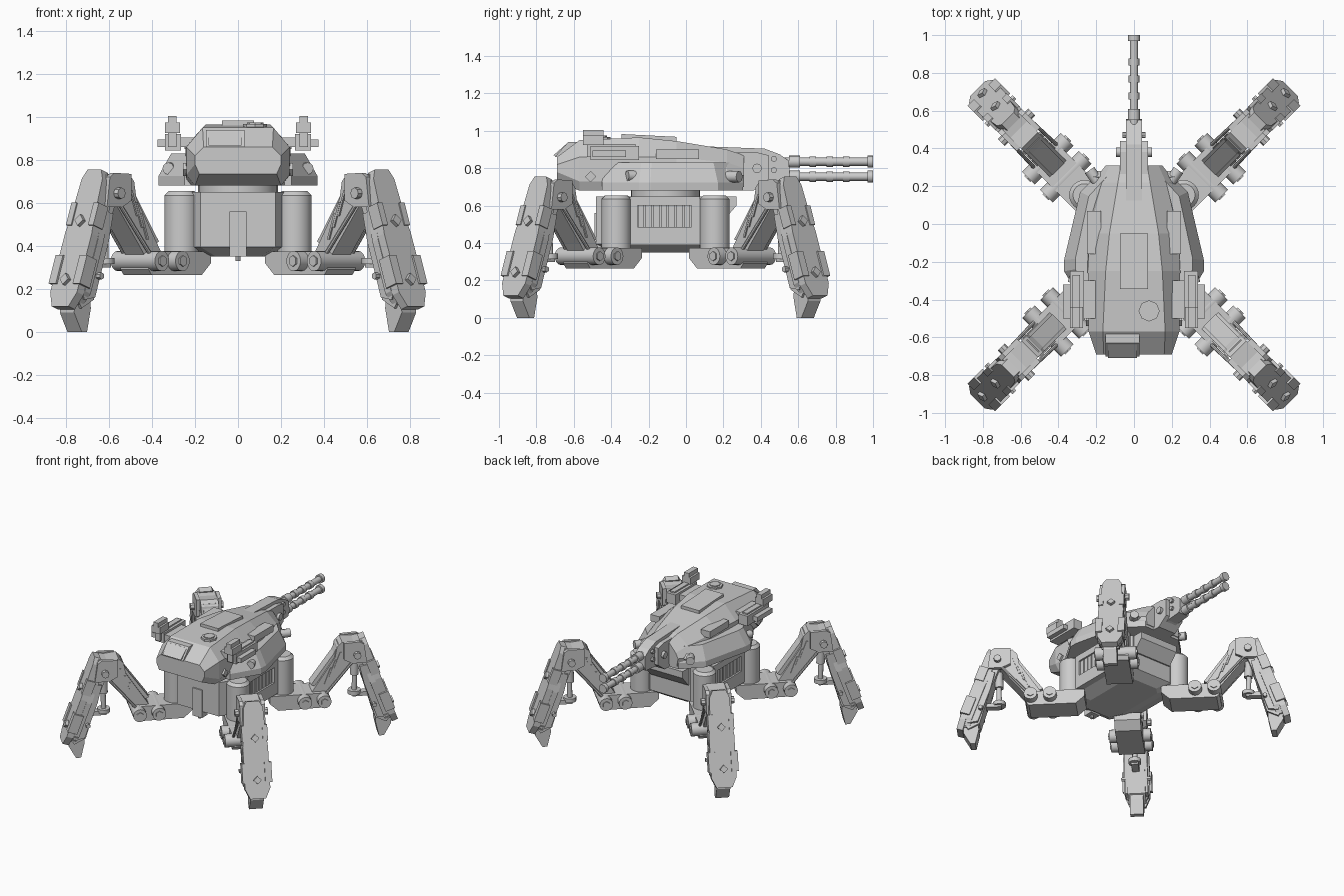
import bpy, bmesh, math
from mathutils import Matrix, Vector

if "Cube" in bpy.data.objects:
    bpy.data.objects.remove(bpy.data.objects["Cube"])

I = Matrix.Identity(4)


def finish(name, bm, M=I, smooth=False):
    bmesh.ops.transform(bm, matrix=M, verts=bm.verts)
    bmesh.ops.recalc_face_normals(bm, faces=bm.faces)
    me = bpy.data.meshes.new(name)
    bm.to_mesh(me)
    bm.free()
    if smooth:
        me.shade_smooth()
        me.set_sharp_from_angle(angle=math.radians(35))
    ob = bpy.data.objects.new(name, me)
    bpy.context.collection.objects.link(ob)
    return ob


def loft(name, rings, M=I):
    """Skin a list of equal-length closed rings and cap both ends."""
    bm = bmesh.new()
    vs = [[bm.verts.new(p) for p in r] for r in rings]
    n = len(rings[0])
    for a, b in zip(vs, vs[1:]):
        for i in range(n):
            bm.faces.new((a[i], a[(i + 1) % n], b[(i + 1) % n], b[i]))
    bm.faces.new(vs[0])
    bm.faces.new(vs[-1])
    return finish(name, bm, M)


def prism(name, pts, t0, t1, M=I):
    """Profile in local x,z extruded along local y."""
    return loft(name, [[(x, t, z) for x, z in pts] for t in (t0, t1)], M)


def box(name, lo, hi, M=I):
    return prism(name, [(lo[0], lo[2]), (hi[0], lo[2]), (hi[0], hi[2]), (lo[0], hi[2])], lo[1], hi[1], M)


def cyl(name, p, q, r, n=16, M=I, r2=None):
    p, q = Vector(p), Vector(q)
    d = q - p
    bm = bmesh.new()
    bmesh.ops.create_cone(bm, cap_ends=True, segments=n, radius1=r, radius2=r if r2 is None else r2, depth=d.length)
    R = Matrix.Translation((p + q) / 2) @ d.to_track_quat('Z', 'Y').to_matrix().to_4x4()
    return finish(name, bm, M @ R, n > 8)


def sym(half):
    """Mirror a half outline across x = 0 into a closed loop."""
    return half + [(-x, *r) for x, *r in reversed(half)]


# ---- legs: local x runs outward, y across, z up
def leg(k):
    M = Matrix.Translation((0, -.11, 0)) @ Matrix.Rotation(math.radians(45 + 90 * k), 4, 'Z')
    # hip
    cyl("hip_column", (.372, 0, .375), (.372, 0, .635), .08, 24, M)
    cyl("hip_column_cap", (.372, 0, .635), (.372, 0, .655), .08, 24, M, .06)
    prism("hip_block", [(.33, .265), (.66, .265), (.68, .29), (.68, .35), (.66, .375), (.27, .375), (.27, .32)], -.092, .092, M)
    for r in (.51, .645):
        cyl("hip_axle", (r, -.145, .33), (r, .145, .33), .047, 16, M)
        cyl("hip_axle_bolt", (r, -.153, .33), (r, .153, .33), .026, 6, M)
    # thigh
    prism("thigh", [(.56, .36), (.68, .36), (.71, .40), (.87, .60), (.90, .66), (.88, .725), (.78, .735), (.745, .70), (.73, .62)], -.062, .062, M)
    prism("thigh_top_plate", [(.565, .42), (.59, .41), (.755, .63), (.775, .71), (.755, .715), (.725, .645)], -.045, .045, M)
    for i in range(3):
        x, z = .655 + i * .033, .43 + i * .055
        prism("thigh_rib", [(x, z), (x + .012, z), (x + .055, z + .12), (x + .043, z + .12)], -.07, .07, M)
    # knee
    cyl("knee_axle", (.88, -.115, .645), (.88, .115, .645), .026, 8, M)
    for s in (-1, 1):
        prism("knee_bracket", [(.79, .61), (.85, .58), (.95, .58), (.93, .72), (.90, .74), (.79, .735)], s * .062, s * .088, M)
        prism("shin_side_plate", [(.95, .56), (1.01, .53), (1.11, .2), (1.09, .15), (1.02, .16), (.93, .42), (.90, .55)], s * .06, s * .08, M)
        cyl("shin_side_bolt", (1.0, s * .075, .26), (1.0, s * .105, .26), .016, 6, M)
        cyl("thigh_rod", (.66, s * .085, .36), (.86, s * .078, .60), .010, 8, M)
    # ankle piston
    cyl("piston_rod", (.875, 0, .33), (.88, 0, .56), .018, 12, M)
    cyl("piston_sleeve", (.875, 0, .46), (.88, 0, .58), .03, 12, M)
    cyl("piston_pad", (.875, 0, .315), (.875, 0, .345), .045, 12, M)
    box("piston_link", (.86, -.025, .30), (1.02, .025, .33), M)
    # shin and foot
    prism("shin", [(.92, .735), (.85, .725), (.86, .62), (.92, .46), (1.01, .15), (1.09, .11), (1.12, .16)], -.062, .062, M)
    prism("foot", [(1.02, .16), (1.12, .14), (1.125, .09), (1.075, 0), (1.04, 0), (1.015, .11)], -.047, .047, M)
    # outer armour: local frame sloping down the shin (x across, y along, z outward)
    up = Vector((-.335, 0, .942))
    out = Vector((.942, 0, .335))
    F = Matrix.Identity(4)
    for c, v in enumerate((Vector((0, 1, 0)), up, out, Vector((1.03, 0, .515)))):
        for i in range(3):
            F[i][c] = v[i]
    F = M @ F
    half = [(.045, .255), (.068, .21), (.078, .02), (.088, -.06), (.088, -.35), (.055, -.42)]
    o = sym(half)
    loft("shin_armour", [[(x, y, z) for x, y in o] for z in (-.045, 0)], F)
    loft("shin_armour_back", [[(x * 1.03, y * .88 - .02, z) for x, y in o] for z in (-.085, -.045)], F)
    for s in (-1, 1):
        box("armour_pad", (min(s * .055, s * .103), -.31, -.06), (max(s * .055, s * .103), -.17, .01), F)
        box("armour_clip", (min(s * .055, s * .09), -.02, -.06), (max(s * .055, s * .09), .09, .006), F)
    for y in (0, -.29):
        cyl("armour_bolt", (0, y, -.01), (0, y, .02), .028, 4, F)


for k in range(4):
    leg(k)

# ---- hull
H = [(.17, .30), (.25, .24), (.25, -.24), (.175, -.37)]


def hull_ring(k, z, kx=1):
    return [(x * k * kx, y * k - .11, z) for x, y in sym(H)]


loft("hull", [hull_ring(.78, .35, .75), hull_ring(1, .395), hull_ring(1, .43), hull_ring(1, .65)])
box("front_hull_plate", (-.04, -.49, .35), (.04, -.42, .56))
cyl("front_hull_pin", (0, -.46, .33), (0, -.46, .36), .012, 8)
loft("rear_hull_lip", [[(x, y, z) for x, y in ((-.16, .15), (.16, .15), (.16, yo), (-.16, yo))] for z, yo in ((.52, .20), (.60, .27), (.65, .27))])
for s in (-1, 1):
    a, b = sorted((s * .23, s * .285))
    box("hull_side_panel", (a, -.30, .60), (b, .075, .65))
    box("hull_side_sill", (a, -.30, .39), (b, .075, .485))
    for y0, y1 in ((-.30, -.26), (.03, .075)):
        box("hull_side_post", (a, y0, .48), (b, y1, .61))
    for i in range(7):
        y = -.257 + i * .041
        box("vent_slat", (min(s * .24, s * .272), y, .48), (max(s * .24, s * .272), y + .033, .61))
cyl("turret_ring", (0, -.11, .64), (0, -.11, .69), .185, 32)

# ---- turret body: cross-sections along y
S = [(-.69, .18, .735, .20, .78, .20, .82, .16, .86),
     (-.57, .20, .68, .24, .73, .24, .86, .165, .95),
     (-.25, .24, .68, .245, .73, .245, .86, .15, .965),
     (-.05, .24, .68, .245, .75, .235, .86, .13, .945),
     (.22, .20, .69, .22, .76, .17, .83, .085, .90),
     (.31, .14, .70, .15, .76, .13, .80, .07, .87)]
loft("turret_body", [[(x, y, z) for x, z in sym(list(zip(r[0::2], r[1::2])))] for y, *r in S])

# turret side skirt
K = [(.15, .305), (.285, .17), (.37, -.19), (.37, -.25), (.25, -.45)]
skirt = []
for z, k in ((.68, 1), (.725, 1), (.83, .84)):
    skirt.append([(x * k, (y + .12) * (k + 1) / 2 - .12, z) for x, y in sym(K)])
loft("turret_skirt", skirt)

# roof and front details
loft("roof_plate", [[(x, y, z + dz) for x, y, z in ((-.075, -.345, .955), (.075, -.345, .955), (.075, -.05, .94), (-.075, -.05, .94))]
                    for dz in (0, .028)])
cyl("roof_hatch", (.08, -.46, .94), (.08, -.46, .968), .056, 8)
cyl("roof_hatch_lid", (.08, -.46, .965), (.08, -.46, .975), .038, 8)
W = [(-.15, .86), (.03, .86), (.03, .94), (-.15, .94)]
loft("front_sight_frame", [[(x, -.69 + (z - .86) * .9 + d, z) for x, z in W] for d in (-.012, .06)])
loft("front_sight_glass", [[(x * .85 - .009, -.69 + (z - .86) * .9 + d, z * .8 + .18) for x, z in W] for d in (-.02, .02)])

# turret sides: armour blocks, bolts and launchers
for s in (-1, 1):
    def sbox(name, x0, x1, y0, y1, z0, z1):
        a, b = sorted((s * x0, s * x1))
        box(name, (a, y0, z0), (b, y1, z1))
    sbox("turret_side_block", .175, .25, -.16, .07, .85, .90)
    for y, x in ((-.51, .21), (.25, .17)):
        cyl("turret_side_bolt", (s * x, y, .755), (s * (x + .045), y, .755), .03, 4)
    cyl("rear_lamp", (s * .19, .22, .755), (s * .235, .285, .755), .03, 12)
    cyl("skirt_lamp", (s * .30, -.25, .76), (s * .325, -.315, .76), .028, 12)
    # launcher
    sbox("launcher_arm", .20, .28, -.50, -.30, .86, .905)
    sbox("launcher_body", .265, .34, -.51, -.25, .845, .92)
    sbox("launcher_post", .285, .325, -.53, -.27, .86, .93)
    sbox("launcher_sight", .27, .34, -.55, -.44, .925, .975)
    sbox("launcher_sight_top", .285, .325, -.55, -.44, .97, 1.005)
    sbox("launcher_side_pod", .335, .375, -.50, -.32, .86, .895)

# ---- gun
G = Matrix.Rotation(math.pi / 2, 4, 'Z')  # local x becomes world +y
prism("gun_cradle", [(.18, .70), (.32, .68), (.42, .72), (.54, .73), (.555, .76), (.55, .84), (.50, .875), (.42, .905), (.02, .92), (.05, .80)],
      -.043, .043, G)
prism("gun_shield", [(.25, .68), (.36, .68), (.44, .74), (.44, .87), (.38, .885), (.25, .885)], -.075, .075, G)
for z in (.79, .85):
    cyl("cradle_bolt", (-.06, .47, z), (.06, .47, z), .016, 8)
cyl("cradle_pivot", (-.095, .38, .80), (.095, .38, .80), .025, 12)
for z in (.835, .755):
    cyl("barrel", (0, .50, z), (0, 1.0, z), .022, 16)
    for y, l, r in ((.55, .06, .032), (.66, .035, .028), (.75, .035, .028), (.84, .035, .028), (.97, .03, .032)):
        cyl("muzzle" if y > .95 else "barrel_collar", (0, y, z), (0, y + l, z), r, 16)
